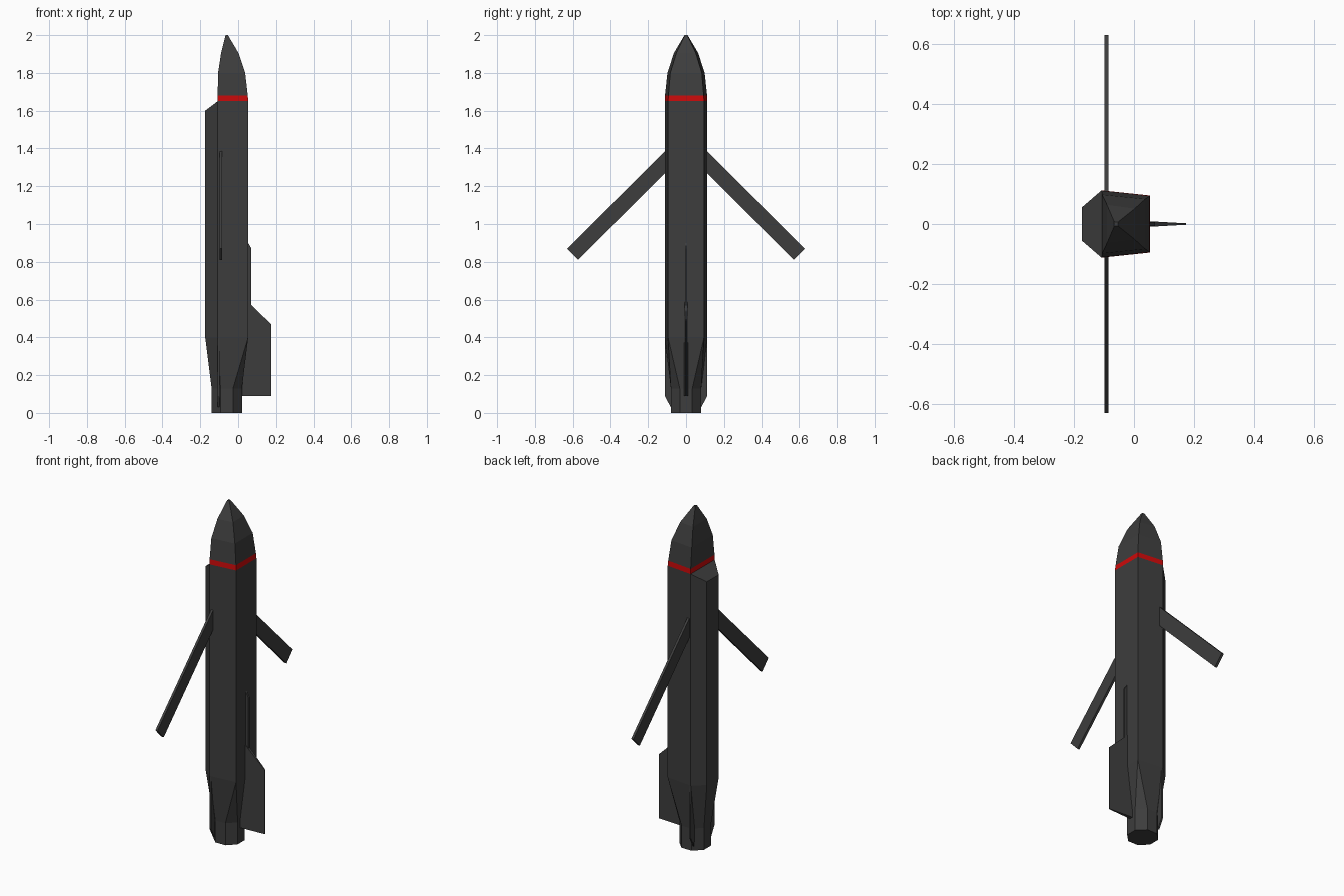
import bpy, bmesh
from mathutils import Vector

if "Cube" in bpy.data.objects:
    bpy.data.objects.remove(bpy.data.objects["Cube"])


def material(name, rgb):
    m = bpy.data.materials.new(name)
    m.diffuse_color = (*rgb, 1)
    m.use_nodes = True
    m.node_tree.nodes["Principled BSDF"].inputs["Base Color"].default_value = m.diffuse_color
    return m


GREY = material("dark grey", (0.047, 0.047, 0.047))
RED = material("red", (0.6, 0.003, 0.003))


def finish(name, bm, mat):
    bmesh.ops.remove_doubles(bm, verts=bm.verts, dist=1e-5)
    bmesh.ops.recalc_face_normals(bm, faces=bm.faces)
    me = bpy.data.meshes.new(name)
    bm.to_mesh(me)
    bm.free()
    me.materials.append(mat)
    ob = bpy.data.objects.new(name, me)
    bpy.context.collection.objects.link(ob)
    return ob


def loft(name, rings, mat, cap_start=False, cap_end=False):
    """Skin rings of equal point count; repeated points collapse to triangles."""
    bm = bmesh.new()
    rows = [[bm.verts.new(p) for p in r] for r in rings]
    n = len(rows[0])
    for a, b in zip(rows, rows[1:]):
        for i in range(n):
            j = (i + 1) % n
            quad = [a[i], a[j], b[j], b[i]]
            if (a[i].co - a[j].co).length < 1e-6:
                quad.pop(1)
            bm.faces.new(quad)
    if cap_start:
        bm.faces.new(rows[0])
    if cap_end:
        bm.faces.new(rows[-1])
    return finish(name, bm, mat)


def mirrored(half):
    """Close a half section (y > 0, listed front to spine) across y = 0."""
    return half + [(x, -y, z) for x, y, z in reversed(half)]


def plate(name, profile, place, thick, mat):
    """Flat plate: place(u, v, t) maps the profile; thick(u) is the half thickness."""
    bm = bmesh.new()
    sides = [[bm.verts.new(place(u, v, s * thick(u))) for u, v in profile] for s in (-1, 1)]
    n = len(profile)
    for s in sides:
        bm.faces.new(s)
    for i in range(n):
        j = (i + 1) % n
        bm.faces.new([sides[0][i], sides[0][j], sides[1][j], sides[1][i]])
    return finish(name, bm, mat)


# Section corners: belly edge, flank edge, spine edge
BELLY, FLANK, SPINE = (0.053, 0.095), (-0.108, 0.112), (-0.174, 0.055)

# Six-sided fuselage with raised spine, sloped at its front
low = mirrored([(*BELLY, 0.4), (*FLANK, 0.4), (*SPINE, 0.4)])
high = mirrored([(*BELLY, 1.65), (*FLANK, 1.65), (*SPINE, 1.6)])
body = loft("fuselage", [low, high], GREY)
bm = bmesh.new()
bm.from_mesh(body.data)
bm.faces.new([min(bm.verts, key=lambda v: (v.co - Vector(high[i])).length) for i in (1, 2, 3, 4)])
bmesh.ops.recalc_face_normals(bm, faces=bm.faces)
bm.to_mesh(body.data)
bm.free()


# Four-sided nose and red band
def nose_ring(z, front, back, yf, yb):
    return mirrored([(front, yf, z), (back, yb, z)])


band_low = nose_ring(1.65, *[BELLY[0], FLANK[0], BELLY[1], FLANK[1]])
band_high = nose_ring(1.68, 0.051, -0.108, 0.093, 0.111)
loft("red_band", [band_low, band_high], RED)
loft("nose_cone", [band_high,
                   nose_ring(1.8, 0.037, -0.106, 0.083, 0.098),
                   nose_ring(1.905, 0.002, -0.09, 0.051, 0.064),
                   nose_ring(2.0, -0.054, -0.066, 0.006, 0.008)], GREY, cap_end=True)

# Tail taper from six sides to the eight-sided nozzle
def nozzle_ring(z):
    c, r, h = -0.06, 0.08, 0.033
    return mirrored([(c + r, h, z), (c + h, r, z), (c - h, r, z), (c - r, h, z)])


tail_top = mirrored([(*BELLY, 0.4), (*BELLY, 0.4), (*FLANK, 0.4), (*SPINE, 0.4)])
loft("tail_taper", [tail_top, nozzle_ring(0.13)], GREY)
loft("nozzle", [nozzle_ring(0.13), nozzle_ring(0)], GREY, cap_end=True)

# Belly fin with its long leading rail, thin towards the tip
plate("belly_fin", [(0.0, 0.09), (0.174, 0.09), (0.174, 0.47), (0.07, 0.57), (0.03, 0.61)],
      lambda u, v, t: (u, t, v), lambda u: 0.012 - 0.055 * max(u, 0), GREY)
plate("belly_rail", [(0.045, 0.5), (0.07, 0.5), (0.07, 0.87), (0.053, 0.9), (0.045, 0.9)],
      lambda u, v, t: (u, t, v), lambda u: 0.006, GREY)

# Swept wings and tail strakes on both sides
for side, label in ((1, "right"), (-1, "left")):
    plate(label + "_wing", [(0.1, 1.395), (0.63, 0.87), (0.572, 0.81), (0.1, 1.28)],
          lambda u, v, t: (-0.092 + t, side * u, v), lambda u: 0.007, GREY)
    plate(label + "_strake", [(0.111, 0.4), (0.112, 0.09), (0.08, 0.03), (0.075, 0.13)],
          lambda u, v, t: (-0.104 + t, side * u, v), lambda u: 0.005, GREY)
